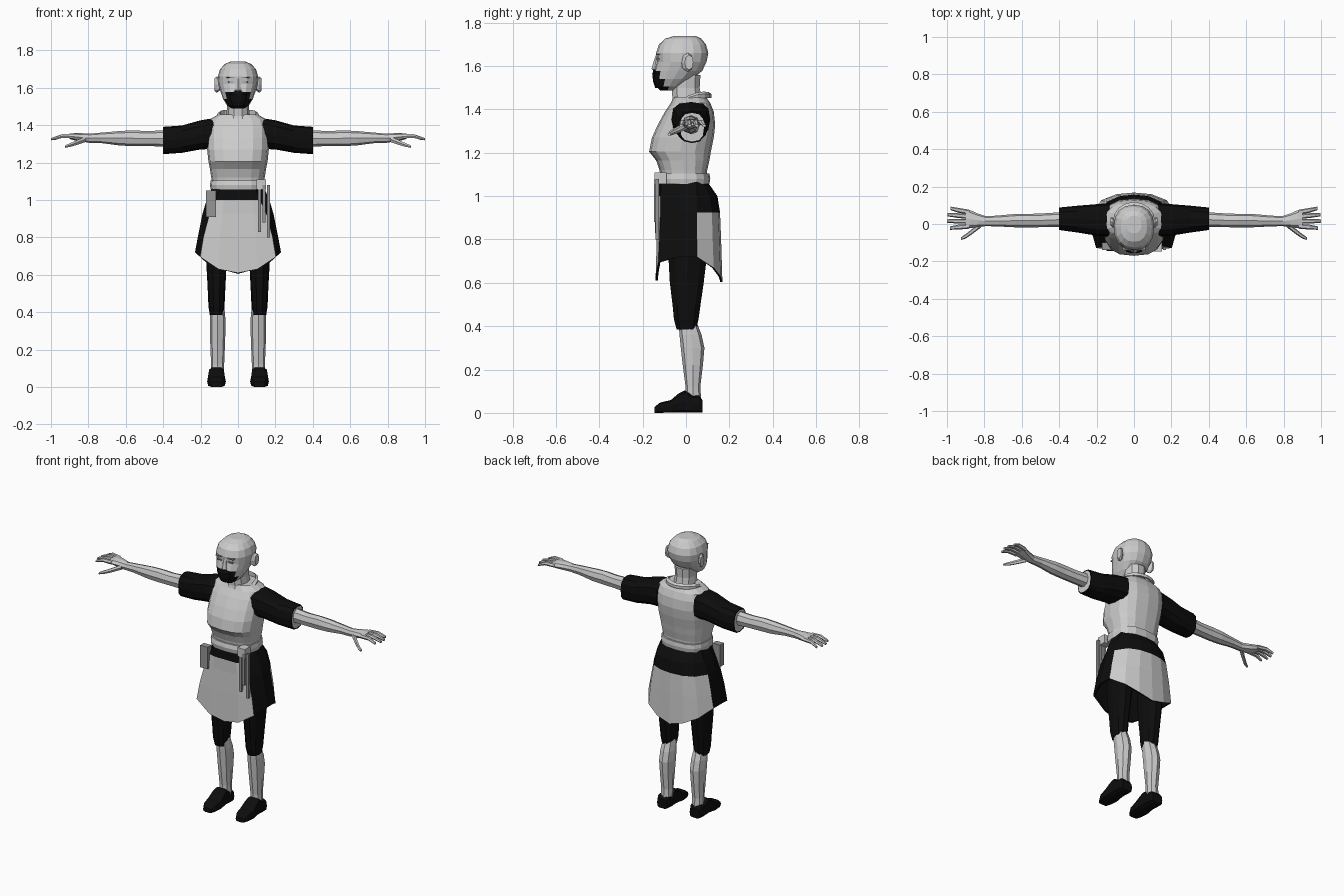
import bpy, bmesh, math


def material(name, v):
    m = bpy.data.materials.new(name)
    m.diffuse_color = (v, v, v, 1)
    return m


LIGHT, BLACK, GREY = 0, 1, 2
MATS = [material("light_grey", 0.6), material("black", 0.004), material("mid_grey", 0.3)]


def ellipse(axis, pos, a, b, ra, rb, n=12, p=0.8, phase=0.0):
    """Boxy ellipse across one axis; a, b are the centre on the other two axes."""
    pts = []
    for i in range(n):
        t = 2 * math.pi * i / n + phase
        c, s = math.cos(t), math.sin(t)
        u = a + ra * math.copysign(abs(c) ** p, c)
        v = b + rb * math.copysign(abs(s) ** p, s)
        pts.append({"x": (pos, u, v), "y": (u, pos, v), "z": (u, v, pos)}[axis])
    return pts


def loft(name, rings, mat=LIGHT, rule=None, mirror=False):
    """Skin closed rings, cap both ends; rule(centre, band) picks the colour."""
    bm = bmesh.new()
    vs = [[bm.verts.new(p) for p in r] for r in rings]
    n = len(rings[0])
    faces = [(bm.faces.new(vs[0]), -1), (bm.faces.new(vs[-1]), len(rings))]
    for k in range(len(rings) - 1):
        for i in range(n):
            j = (i + 1) % n
            faces.append((bm.faces.new((vs[k][i], vs[k][j], vs[k + 1][j], vs[k + 1][i])), k))
    for f, band in faces:
        f.material_index = rule(f.calc_center_median(), band) if rule else mat
    bmesh.ops.recalc_face_normals(bm, faces=bm.faces)
    me = bpy.data.meshes.new(name)
    bm.to_mesh(me)
    bm.free()
    for m in MATS:
        me.materials.append(m)
    ob = bpy.data.objects.new(name, me)
    bpy.context.collection.objects.link(ob)
    if mirror:
        ob.modifiers.new("mirror", "MIRROR")
    return ob


def upright(rows, n=12, p=0.8, x=0.0):
    """Rows of (height, half width, front y, back y)."""
    return [ellipse("z", z, x, (f + b) / 2, w, (b - f) / 2, n, p) for z, w, f, b in rows]


def sideways(rows, n=8, p=0.9):
    """Rows of (x, y, z, y radius, z radius)."""
    return [ellipse("x", x, y, z, ry, rz, n, p) for x, y, z, ry, rz in rows]


def box(name, x, y, z, mat, mirror=False):
    ring = lambda h: [(x[0], y[0], h), (x[1], y[0], h), (x[1], y[1], h), (x[0], y[1], h)]
    return loft(name, [ring(z[0]), ring(z[1])], mat, mirror=mirror)


# Shirt body, with a chest that overhangs the waist
loft("shirt", upright([
    (1.06, .135, -.115, .095), (1.12, .143, -.122, .098), (1.165, .15, -.138, .108),
    (1.205, .158, -.17, .115), (1.27, .165, -.157, .128), (1.33, .165, -.13, .135),
    (1.39, .165, -.097, .128), (1.43, .152, -.07, .112), (1.458, .105, -.055, .092)], 16, .75))

# Neckline: a flattened band that dips at the front
collar = []
for i in range(16):
    t = 2 * math.pi * i / 16
    c, s = math.cos(t), math.sin(t)
    px, py, pz = .108 * c, .015 + .098 * s, 1.425 + .04 * s + .025 * c * c
    collar.append([(px * q, .015 + (py - .015) * q, pz + h)
                   for q, h in ((1.05, -.012), (1.05, .006), (.9, .016), (.9, -.012))])
loft("collar", collar + [collar[0]])

# Neck and head, with the dark beard around the mouth
loft("neck", upright([(1.40, .078, -.08, .085), (1.45, .064, -.066, .075),
                      (1.50, .058, -.068, .066), (1.56, .062, -.07, .07)], 10, .9))


def beard(c, band):
    return BLACK if c.y < -.085 and abs(c.x) < .066 and 1.48 < c.z < 1.578 else LIGHT


loft("head", upright([
    (1.488, .032, -.12, -.05), (1.505, .058, -.137, -.02), (1.54, .08, -.146, .03),
    (1.578, .093, -.146, .075), (1.62, .105, -.134, .095), (1.66, .108, -.138, .103),
    (1.70, .096, -.125, .092), (1.727, .07, -.095, .07), (1.74, .04, -.05, .045)], 16, .85),
    rule=beard)
loft("nose", [ellipse("z", z, 0, -.13, w, d, 6, 1, math.pi / 6) for z, w, d in
              ((1.572, .012, .015), (1.587, .022, .029), (1.61, .015, .023), (1.65, .01, .01))])
loft("mouth_bulge", upright([(1.50, .03, -.143, -.10), (1.53, .045, -.153, -.10),
                             (1.565, .05, -.157, -.10), (1.583, .02, -.15, -.10)], 10), BLACK)
loft("ear", [ellipse("x", x, y, 1.617, ry, rz, 8, .9) for x, y, ry, rz in
             ((.095, -.005, .018, .03), (.113, .008, .026, .044), (.125, .014, .02, .034))],
     mirror=True)
box("eyebrow", (.02, .062), (-.139, -.12), (1.652, 1.657), GREY, True)
box("eye", (.026, .054), (-.136, -.12), (1.628, 1.634), GREY, True)

# Sleeves with pale cuff openings
loft("sleeve", sideways([
    (.13, .022, 1.355, .09, .082), (.2, .022, 1.348, .084, .078), (.3, .026, 1.325, .072, .073),
    (.40, .028, 1.318, .06, .073), (.40, .028, 1.318, .055, .066)], 12, .75),
    rule=lambda c, band: LIGHT if band > 3 else BLACK, mirror=True)

# Arms and hands
loft("arm", sideways([
    (.36, .025, 1.33, .04, .045), (.48, .02, 1.328, .037, .04), (.56, .018, 1.33, .036, .042),
    (.63, .018, 1.33, .036, .039), (.73, .016, 1.332, .029, .028), (.80, .015, 1.33, .026, .024)]),
    mirror=True)
loft("palm", sideways([
    (.79, .015, 1.33, .026, .024), (.835, .02, 1.334, .036, .023),
    (.875, .026, 1.338, .048, .019), (.90, .029, 1.34, .052, .014)]), mirror=True)
for k, (y0, y1, tip) in enumerate([(-.012, -.022, .985), (.014, .016, 1.0),
                                   (.04, .05, .998), (.063, .084, .982)]):
    loft("finger_%d" % (k + 1), sideways([
        (.88, y0, 1.34, .013, .013), (.94, (y0 + y1) / 2, 1.342, .013, .011),
        (tip, y1, 1.325, .009, .007)], 6), mirror=True)
loft("thumb", sideways([
    (.815, 0, 1.325, .016, .017), (.865, -.04, 1.305, .014, .014), (.90, -.066, 1.293, .012, .011),
    (.925, -.078, 1.285, .007, .007)], 6), mirror=True)


# Skirt: flat front, round back, hem lifted at the hips, lining inside
def skirt_ring(z, hw, f, b, corner, hem=0.0):
    half = [(0, f, .61), (.45 * hw, f, .63), (corner * hw, f + .012, .695), (hw, -.03, .72),
            (hw, .05, .72), (.76 * hw, .76 * b, .67), (.4 * hw, .95 * b, .63), (0, b, .605)]
    half = [(x, y, h if hem else z) for x, y, h in half]
    return half + [(-x, y, h) for x, y, h in half[-2:0:-1]]


def panels(c, band):
    if band in (1, 2, 3) and c.y < -.11:
        return LIGHT
    if band in (2, 3) and c.y > .06:
        return LIGHT
    return BLACK


loft("skirt", [
    skirt_ring(1.065, .14, -.125, .10, .65), skirt_ring(1.0, .168, -.13, .145, .7),
    skirt_ring(.925, .19, -.13, .157, .8), skirt_ring(.8, .215, -.135, .162, .86),
    skirt_ring(0, .23, -.14, .168, .88, 1), skirt_ring(0, .22, -.13, .158, .88, 1),
    skirt_ring(.85, .18, -.11, .13, .8)], rule=panels)

# Belt, knot, hanging cords and pouch
loft("belt", upright([(1.055, .146, -.132, .108), (1.08, .15, -.137, .112),
                      (1.105, .146, -.13, .108)], 16, .75))
box("belt_knot", (.10, .15), (-.146, -.09), (1.055, 1.11), LIGHT)
for k, (x, y, low) in enumerate([(.108, -.138, .83), (.132, -.143, .88), (.155, -.136, .80)]):
    box("hanging_cord_%d" % (k + 1), (x, x + .016), (y - .004, y + .012), (low, 1.08), GREY)
box("pouch", (-.17, -.118), (-.138, -.10), (.91, 1.05), GREY)

# Legs: dark breeches, pale lower legs, shoes
loft("breeches", upright([
    (.385, .036, -.045, .048), (.43, .043, -.058, .06), (.50, .046, -.065, .07),
    (.60, .051, -.078, .085), (.72, .058, -.085, .10), (.9, .06, -.085, .105)], 10, .85, .115),
    BLACK, mirror=True)
loft("lower_leg", upright([
    (.06, .035, -.002, .07), (.12, .035, -.002, .066), (.22, .039, -.015, .078),
    (.30, .042, -.024, .085), (.36, .042, -.03, .072), (.43, .036, -.035, .045)], 8, .85, .109),
    mirror=True)
loft("shoe", [ellipse("y", y, .115, h / 2, w, h / 2, 10, .5) for y, h, w in
              ((-.145, .028, .03), (-.12, .048, .043), (-.07, .06, .05), (-.035, .09, .046),
               (-.005, .105, .044), (.03, .082, .044), (.06, .08, .043), (.076, .06, .036))],
     BLACK, mirror=True)
